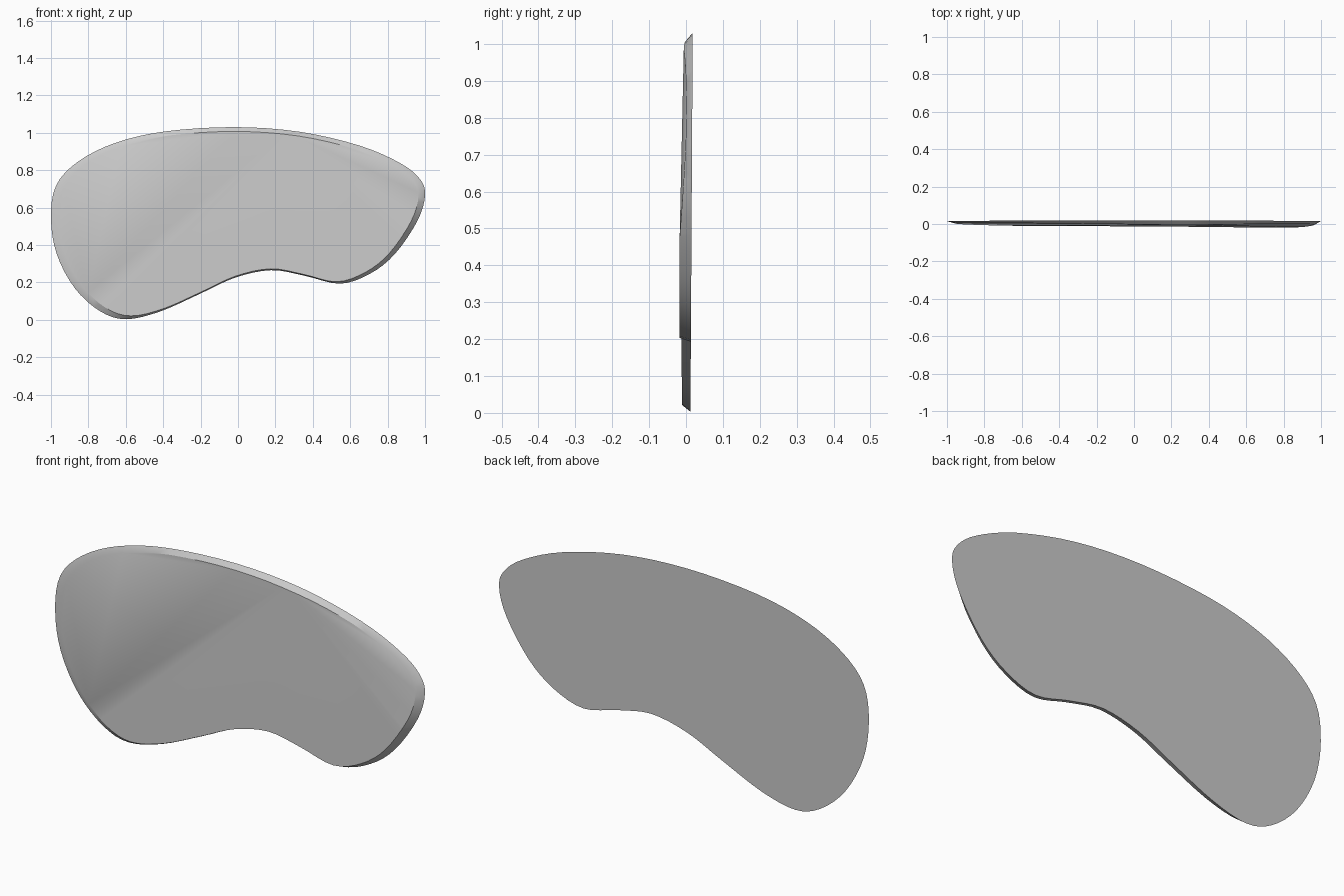
import bpy, bmesh
from mathutils import Vector

if "Cube" in bpy.data.objects:
    bpy.data.objects.remove(bpy.data.objects["Cube"])

# Outline of the lens seen from the front (x, z)
OUTLINE = [(-1, .54), (-.973, .717), (-.856, .845), (-.658, .945), (-.39, 1.007),
           (-.02, 1.03), (.33, 1.005), (.65, .931), (.866, .838), (.973, .752),
           (1, .665), (.96, .53), (.84, .353), (.706, .246), (.545, .193),
           (.358, .235), (.177, .265), (-.016, .225), (-.203, .139),
           (-.417, .044), (-.6, .003), (-.738, .046), (-.872, .168), (-.968, .348)]
STEPS = 4
CENTRE = Vector((0.1, 0.45))

# Fold lines on the front: point, outward normal (x, z), fall-back slope
FOLDS = [(Vector((-.7, .07)), Vector((-.70, .715)), .0067),
         (Vector((.4, .9)), Vector((.65, .76)), .06)]


def smooth_loop(points, steps):
    """Closed Catmull-Rom curve through the points."""
    pts = [Vector(p) for p in points]
    n, out = len(pts), []
    for i in range(n):
        a, b, c, d = (pts[(i + k) % n] for k in (-1, 0, 1, 2))
        for s in range(steps):
            t = s / steps
            out.append(0.5 * (2 * b + (c - a) * t + (2 * a - 5 * b + 4 * c - d) * t ** 2
                              + (3 * b - a - 3 * c + d) * t ** 3))
    return out


def front_y(x, z):
    """Front surface: one main plane with a plane folded back on each side."""
    base = -.0153 - .0085 * x + .012 * z
    p = Vector((x, z))
    return base + sum(max(0, (p - o).dot(n)) * s for o, n, s in FOLDS)


bm = bmesh.new()
loop = smooth_loop(OUTLINE, STEPS)

# Back outline and slightly smaller front outline
back = [bm.verts.new((p.x, .012 + .006 * p.y, p.y)) for p in loop]
front = []
for p in loop:
    q = CENTRE + (p - CENTRE) * .96
    front.append(bm.verts.new((q.x, -.01, q.y)))
bm.faces.new(back)
face = bm.faces.new(front)

# Crease the front along the fold lines
geom = [face] + list(face.edges) + front
for o, n, _ in FOLDS:
    res = bmesh.ops.bisect_plane(bm, geom=geom, dist=1e-5,
                                 plane_co=(o.x, -.01, o.y), plane_no=(n.x, 0, n.y))
    geom = list(set(res['geom']))

# Bevelled rim joining front and back
front_edges = [e for e in bm.edges if e.is_boundary]
bmesh.ops.bridge_loops(bm, edges=front_edges)
back_set = set(back)
for v in bm.verts:
    if v not in back_set:
        v.co.y = front_y(v.co.x, v.co.z)
bmesh.ops.recalc_face_normals(bm, faces=bm.faces)

mesh = bpy.data.meshes.new("goggle_lens")
bm.to_mesh(mesh)
bm.free()
lens = bpy.data.objects.new("goggle_lens", mesh)
bpy.context.collection.objects.link(lens)

# Smooth shading with sharp rim edges
bpy.context.view_layer.objects.active = lens
lens.select_set(True)
bpy.ops.object.shade_smooth_by_angle(angle=0.52)
